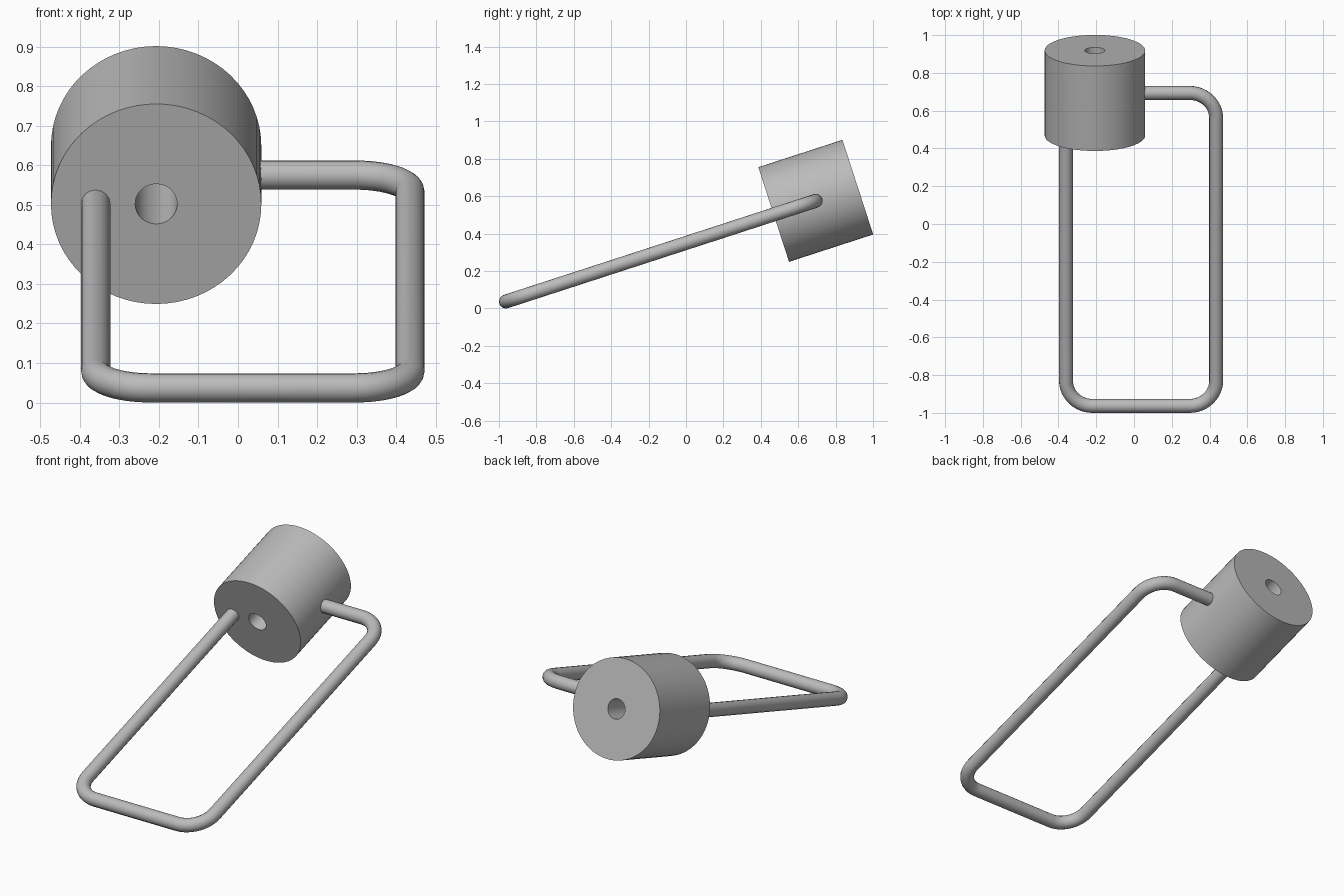
import bpy, bmesh, math
from mathutils import Matrix, Vector

if "Cube" in bpy.data.objects:
    bpy.data.objects.remove(bpy.data.objects["Cube"], do_unlink=True)

# Shared tilted frame: the loop and the barrel lie along its y axis
TILT = Matrix.Translation((0, -0.963, 0.037)) @ Matrix.Rotation(math.radians(18), 4, 'X')
ROD_R, BEND = 0.037, 0.14
LEFT_X, RIGHT_X, TOP = 0.435, -0.36, 1.742
BARREL_X, BARREL_R, HOLE_R, LENGTH = -0.207, 0.266, 0.053, 0.473

grey = bpy.data.materials.new("steel_grey")
grey.use_nodes = True
colour = (0.5, 0.5, 0.5, 1)
grey.diffuse_color = colour
grey.node_tree.nodes["Principled BSDF"].inputs["Base Color"].default_value = colour


def finish(obj):
    obj.matrix_world = TILT
    obj.data.materials.clear()
    obj.data.materials.append(grey)
    bpy.ops.object.select_all(action='DESELECT')
    obj.select_set(True)
    bpy.context.view_layer.objects.active = obj
    if obj.type == 'CURVE':
        bpy.ops.object.convert(target='MESH')
    bpy.ops.object.shade_smooth_by_angle(angle=math.radians(35))


def rounded_path(corners, radius, steps=12):
    """Replace each inner right-angle corner with an arc."""
    pts = [corners[0]]
    for a, b, c in zip(corners, corners[1:], corners[2:]):
        d1, d2 = (a - b).normalized(), (c - b).normalized()
        centre = b + (d1 + d2) * radius
        for i in range(steps + 1):
            t = math.pi / 2 * i / steps
            pts.append(centre - d2 * radius * math.cos(t) - d1 * radius * math.sin(t))
    return pts + [corners[-1]]


# Bent rod: from the barrel's front face round to the barrel's side
corners = [Vector((RIGHT_X, TOP - LENGTH / 2 + 0.02, 0)), Vector((RIGHT_X, 0, 0)),
           Vector((LEFT_X, 0, 0)), Vector((LEFT_X, TOP, 0)),
           Vector((BARREL_X + BARREL_R - 0.02, TOP, 0))]
path = rounded_path(corners, BEND)
curve = bpy.data.curves.new("bent_rod", 'CURVE')
curve.dimensions = '3D'
curve.bevel_depth = ROD_R
curve.bevel_resolution = 6
curve.use_fill_caps = True
spline = curve.splines.new('POLY')
spline.points.add(len(path) - 1)
for point, co in zip(spline.points, path):
    point.co = (*co, 1)
rod = bpy.data.objects.new("bent_rod", curve)
bpy.context.collection.objects.link(rod)
finish(rod)

# Barrel: rectangular section turned about its axis, leaving a through hole
bm = bmesh.new()
section = [(r, TOP + s * LENGTH / 2)
           for r, s in ((HOLE_R, -1), (BARREL_R, -1), (BARREL_R, 1), (HOLE_R, 1))]
verts = [bm.verts.new((BARREL_X + r, y, 0)) for r, y in section]
edges = [bm.edges.new((verts[i - 1], verts[i])) for i in range(len(verts))]
bmesh.ops.spin(bm, geom=verts + edges, cent=(BARREL_X, TOP, 0), axis=(0, 1, 0),
               angle=math.tau, steps=64, use_merge=True)
bmesh.ops.remove_doubles(bm, verts=bm.verts, dist=0.0001)
bmesh.ops.recalc_face_normals(bm, faces=bm.faces)
mesh = bpy.data.meshes.new("barrel")
bm.to_mesh(mesh)
bm.free()
barrel = bpy.data.objects.new("barrel", mesh)
bpy.context.collection.objects.link(barrel)
finish(barrel)
